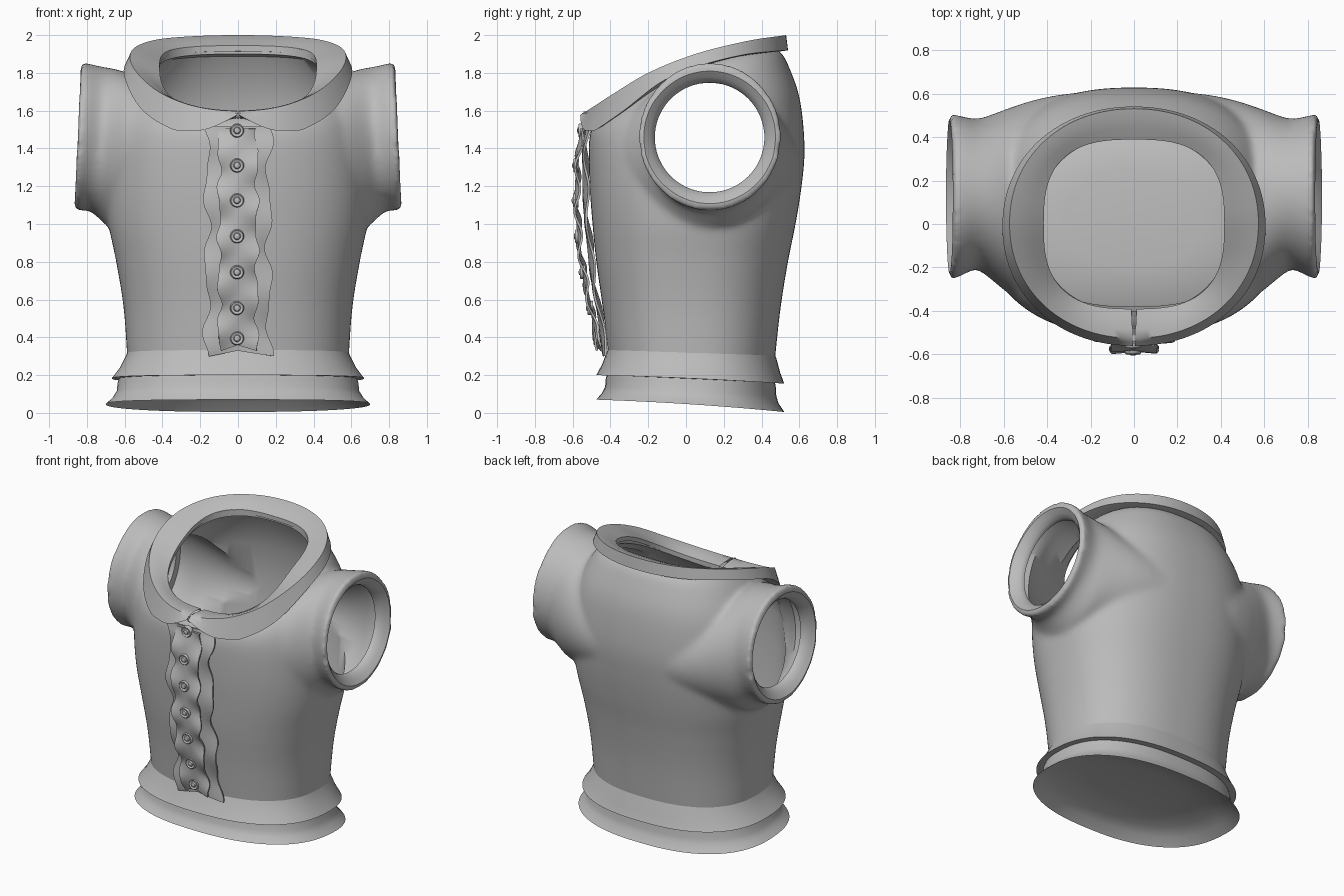
import bpy, bmesh, math
from mathutils import Matrix

cube = bpy.data.objects.get("Cube")
if cube:
    bpy.data.objects.remove(cube, do_unlink=True)

cloth = bpy.data.materials.new("grey_cloth")
cloth.use_nodes = True
GREY = (0.5, 0.5, 0.5, 1)
cloth.diffuse_color = GREY
cloth.node_tree.nodes["Principled BSDF"].inputs["Base Color"].default_value = GREY


def finish(name, bm):
    bmesh.ops.recalc_face_normals(bm, faces=bm.faces)
    mesh = bpy.data.meshes.new(name)
    bm.to_mesh(mesh)
    bm.free()
    mesh.materials.append(cloth)
    obj = bpy.data.objects.new(name, mesh)
    bpy.context.collection.objects.link(obj)
    return obj


def add_loft(bm, rings, closed=True, caps=()):
    """Skin a list of point rows; caps lists the row indices to fill."""
    rows = [[bm.verts.new(p) for p in ring] for ring in rings]
    count = len(rows[0])
    for a, b in zip(rows, rows[1:]):
        for i in range(count if closed else count - 1):
            j = (i + 1) % count
            bm.faces.new((a[i], a[j], b[j], b[i]))
    for index in caps:
        bm.faces.new(rows[index])


def loft(name, rings, caps=(0, -1)):
    bm = bmesh.new()
    add_loft(bm, rings, caps=caps)
    return finish(name, bm)


def interp(table, value):
    """Smooth curve through a table of (position, value) pairs."""
    value = min(max(value, table[0][0]), table[-1][0])
    k = 0
    while k < len(table) - 2 and value > table[k + 1][0]:
        k += 1

    def slope(i):
        (a, p), (b, q) = table[max(i - 1, 0)], table[min(i + 1, len(table) - 1)]
        return (q - p) / (b - a)

    (a, p), (b, q) = table[k], table[k + 1]
    h = b - a
    t = (value - a) / h
    return (p * (1 + 2 * t) * (1 - t) ** 2 + q * t * t * (3 - 2 * t)
            + h * t * (1 - t) * (slope(k) * (1 - t) - slope(k + 1) * t))


def resample(rows, steps=6):
    columns = [list(enumerate(column)) for column in zip(*rows)]
    return [[interp(c, i / steps) for c in columns] for i in range((len(rows) - 1) * steps + 1)]


def squircle(t, power):
    c, s = math.cos(t), math.sin(t)
    return (math.copysign(abs(c) ** (2 / power), c), math.copysign(abs(s) ** (2 / power), s))


def oval(x, front, back, z_front, z_back, bow=0.0, power=2.4, count=96):
    """Tilted superellipse from half width, y limits, z there, and rise at the sides."""
    points = []
    for i in range(count):
        u, v = squircle(2 * math.pi * i / count, power)
        k = (v + 1) / 2
        points.append((x * u, front + (back - front) * k,
                       z_front + (z_back - z_front) * k + bow * (1 - v * v)))
    return points


def tube_x(profile, count=96):
    """Tube through both armholes from (x, y limits, z limits), mouths leaning inward."""
    rings = []
    mirrored = [(-row[0], *row[1:]) for row in reversed(profile)]
    for x, y0, y1, z0, z1 in mirrored + profile:
        ring = []
        for i in range(count):
            t = 2 * math.pi * i / count
            z = (z0 + z1) / 2 + (z1 - z0) / 2 * math.sin(t)
            ring.append((x * (1 - 0.055 * (z - 1.46)), (y0 + y1) / 2 + (y1 - y0) / 2 * math.cos(t), z))
        rings.append(ring)
    return rings


def bake(obj):
    """Replace the mesh by its modified version."""
    graph = bpy.context.evaluated_depsgraph_get()
    mesh = bpy.data.meshes.new_from_object(obj.evaluated_get(graph))
    obj.modifiers.clear()
    obj.data = mesh


def smooth(obj, angle=40):
    bpy.ops.object.select_all(action='DESELECT')
    obj.select_set(True)
    bpy.context.view_layer.objects.active = obj
    bpy.ops.object.shade_smooth_by_angle(angle=math.radians(angle))


# Bodice: torso and shoulder-flared sleeves fused into one soft solid
torso = [
    (0.583, -0.405, 0.465, 0.25, 0.23, 0), (0.605, -0.44, 0.50, 0.55, 0.55, 0),
    (0.645, -0.475, 0.54, 0.80, 0.80, 0), (0.685, -0.495, 0.58, 1.00, 1.00, 0),
    (0.70, -0.51, 0.612, 1.20, 1.20, 0), (0.69, -0.515, 0.628, 1.40, 1.40, 0),
    (0.65, -0.505, 0.605, 1.49, 1.65, 0.02), (0.58, -0.48, 0.55, 1.53, 1.82, 0.045),
    (0.51, -0.45, 0.495, 1.555, 1.915, 0.06), (0.42, -0.39, 0.39, 1.585, 1.95, 0.065)]
sleeve = [
    (0.1, -0.44, 0.612, 1.0, 1.66), (0.3, -0.435, 0.60, 0.98, 1.69),
    (0.45, -0.40, 0.572, 0.97, 1.74), (0.58, -0.315, 0.53, 0.97, 1.795),
    (0.66, -0.25, 0.50, 0.98, 1.82), (0.72, -0.21, 0.483, 1.03, 1.83),
    (0.77, -0.225, 0.49, 1.07, 1.84), (0.82, -0.25, 0.502, 1.07, 1.852),
    (0.85, -0.255, 0.508, 1.065, 1.858)]
bm = bmesh.new()
add_loft(bm, [oval(*row) for row in resample(torso)], caps=(0, -1))
add_loft(bm, tube_x(resample(sleeve, 4)), caps=(0, -1))
bodice = finish("bodice", bm)
remesh = bodice.modifiers.new("fuse", 'REMESH')
remesh.mode = 'VOXEL'
remesh.voxel_size = 0.014
soften = bodice.modifiers.new("soften", 'SMOOTH')
soften.factor = 0.5
soften.iterations = 26
bake(bodice)

# Hollow it to a thin shell, then cut the lipped armholes
d = 0.028
cavity = [(x - d, f + d, b - d, zf - d, zb - d, bow) for x, f, b, zf, zb, bow in torso[:-1]]
cavity.insert(0, (0.555, -0.375, 0.435, 0.1, 0.1, 0))
cavity += [(0.432, -0.40, 0.40, 1.55, 1.90, 0.06), (0.432, -0.40, 0.40, 2.1, 2.3, 0.06)]
inside = [(x, y0 + d, y1 - d, z0 + d, z1 - d) for x, y0, y1, z0, z1 in sleeve[:-2]]
bore = [(x, 0.125 - r, 0.125 + r, 1.458 - r, 1.458 + r) for x, r in
        ((0.1, 0.288), (0.78, 0.29), (0.80, 0.297), (0.825, 0.32), (0.85, 0.352), (0.90, 0.41))]
cutters = [loft("torso_cutter", [oval(*row) for row in cavity]),
           loft("sleeve_cutter", tube_x(inside)),
           loft("armhole_cutter", tube_x(bore))]
for cutter in cutters:
    cutter.hide_render = True
    cut = bodice.modifiers.new("cut", 'BOOLEAN')
    cut.operation = 'DIFFERENCE'
    cut.solver = 'EXACT'
    cut.object = cutter
bake(bodice)
for cutter in cutters:
    bpy.data.objects.remove(cutter, do_unlink=True)
smooth(bodice)

# Waist frill and flared hem
smooth(loft("waist_frill", [oval(*row) for row in [
    (0.578, -0.402, 0.462, 0.36, 0.33), (0.592, -0.42, 0.478, 0.32, 0.29),
    (0.628, -0.445, 0.498, 0.255, 0.215), (0.668, -0.475, 0.52, 0.20, 0.155, 0.005),
    (0.61, -0.41, 0.465, 0.20, 0.16)]], caps=()))
smooth(loft("hem", [oval(*row) for row in [
    (0.62, -0.41, 0.465, 0.23, 0.19), (0.637, -0.425, 0.475, 0.18, 0.14),
    (0.642, -0.428, 0.478, 0.14, 0.09), (0.665, -0.445, 0.49, 0.105, 0.05),
    (0.70, -0.475, 0.52, 0.07, 0.005, 0.008), (0.64, -0.43, 0.475, 0.115, 0.06),
    (0.56, -0.37, 0.42, 0.15, 0.11), (0.3, -0.2, 0.25, 0.165, 0.145)]], caps=(-1,)))

# Collar: funnel from neck edge up to a crease, then a turned-down flap with a front gap
NECK = [(-0.39, 1.59), (-0.2, 1.72), (0, 1.835), (0.2, 1.905), (0.39, 1.945)]
CREASE = [(-0.53, 1.595), (-0.4, 1.68), (-0.2, 1.80), (0.05, 1.90), (0.33, 1.97), (0.53, 2.0)]
FLAP = [(-0.48, 1.495), (-0.33, 1.60), (-0.15, 1.74), (0, 1.815), (0.3, 1.895), (0.53, 1.92)]


def collar_row(rx, front, back, table, power, lift=0.0, count=140):
    points = []
    for i in range(count + 1):
        u, v = squircle(math.radians(-89.6 + 359.2 * i / count), power)
        x, y = rx * u, (back + front) / 2 + (back - front) / 2 * v
        notch = max(0, 1 - abs(x) / 0.2) ** 1.4 if y < 0 else 0
        points.append((x, y, interp(table, y) + lift * notch))
    return points


def mix(a, b, k, rise=0.0):
    return [(p[0] + (q[0] - p[0]) * k, p[1] + (q[1] - p[1]) * k, p[2] + (q[2] - p[2]) * k + rise)
            for p, q in zip(a, b)]


bm = bmesh.new()
inner = collar_row(0.415, -0.39, 0.388, NECK, 2.8)
crease = collar_row(0.572, -0.525, 0.53, CREASE, 2.1)
flap = collar_row(0.605, -0.56, 0.54, FLAP, 2.1, lift=0.085)
add_loft(bm, [mix(inner, crease, 0, -0.03), inner, mix(inner, crease, 0.35, 0.005),
              mix(inner, crease, 0.7, 0.006), crease, mix(crease, flap, 0.5), flap,
              mix(flap, inner, 0.2, -0.01), mix(flap, inner, 0.6, -0.025),
              mix(inner, crease, 0, -0.03)], closed=False)
smooth(finish("collar", bm), 50)

# Ruffled front placket in two layers
FRONT = [(row[3], row[1]) for row in torso[:7]]


def ruffle(name, width, low, high, lift, belly, wave, freq, phase):
    bm = bmesh.new()
    rows = []
    for i in range(101):
        k = i / 100
        z = low + (high - low) * k
        row = []
        for j in range(17):
            u = j / 8 - 1
            side = phase + (1.7 if u > 0 else 0)
            ripple = math.sin(freq * z + side) + 0.5 * math.sin(freq * 1.7 * z + 2 * side)
            x = width * u * (1 + 0.10 * abs(u) * ripple)
            y = (interp(FRONT, z) - lift - belly * math.sin(math.pi * k)
                 - wave * abs(u) * math.sin(freq * z + side + 1) + 0.5 * x * x)
            row.append((x, y, z - 0.03 * abs(u) * (1 - k)))
        rows.append(row)
    add_loft(bm, rows, closed=False)
    obj = finish(name, bm)
    thick = obj.modifiers.new("thickness", 'SOLIDIFY')
    thick.thickness = 0.012
    thick.offset = 0
    bake(obj)
    smooth(obj)


ruffle("placket_back_ruffle", 0.165, 0.33, 1.515, 0.022, 0.012, 0.014, 17, 0.4)
ruffle("placket_front_ruffle", 0.10, 0.36, 1.505, 0.045, 0.035, 0.016, 27, 1.2)

# Buttons: rimmed discs with a domed centre
for i, z in enumerate((1.495, 1.31, 1.125, 0.935, 0.745, 0.555, 0.395)):
    profile = [(0.037, 0.02), (0.037, -0.004), (0.032, -0.01), (0.024, -0.004),
               (0.019, -0.004), (0.015, -0.013), (0.006, -0.016)]
    y0 = interp(FRONT, z) - 0.054 - 0.035 * math.sin(math.pi * (z - 0.36) / 1.145)
    smooth(loft(f"button_{i + 1}", [
        [(-0.005 + r * math.cos(k * math.pi / 12), y0 + y, z + r * math.sin(k * math.pi / 12))
         for k in range(24)] for r, y in profile]))

# Small fastening between the collar points
bm = bmesh.new()
bmesh.ops.create_cube(bm, size=1, matrix=Matrix.Translation((0, -0.51, 1.575)) @ Matrix.Diagonal((0.025, 0.08, 0.04, 1)))
bmesh.ops.bevel(bm, geom=bm.edges[:], offset=0.008, segments=2, affect='EDGES')
smooth(finish("collar_fastening", bm))
